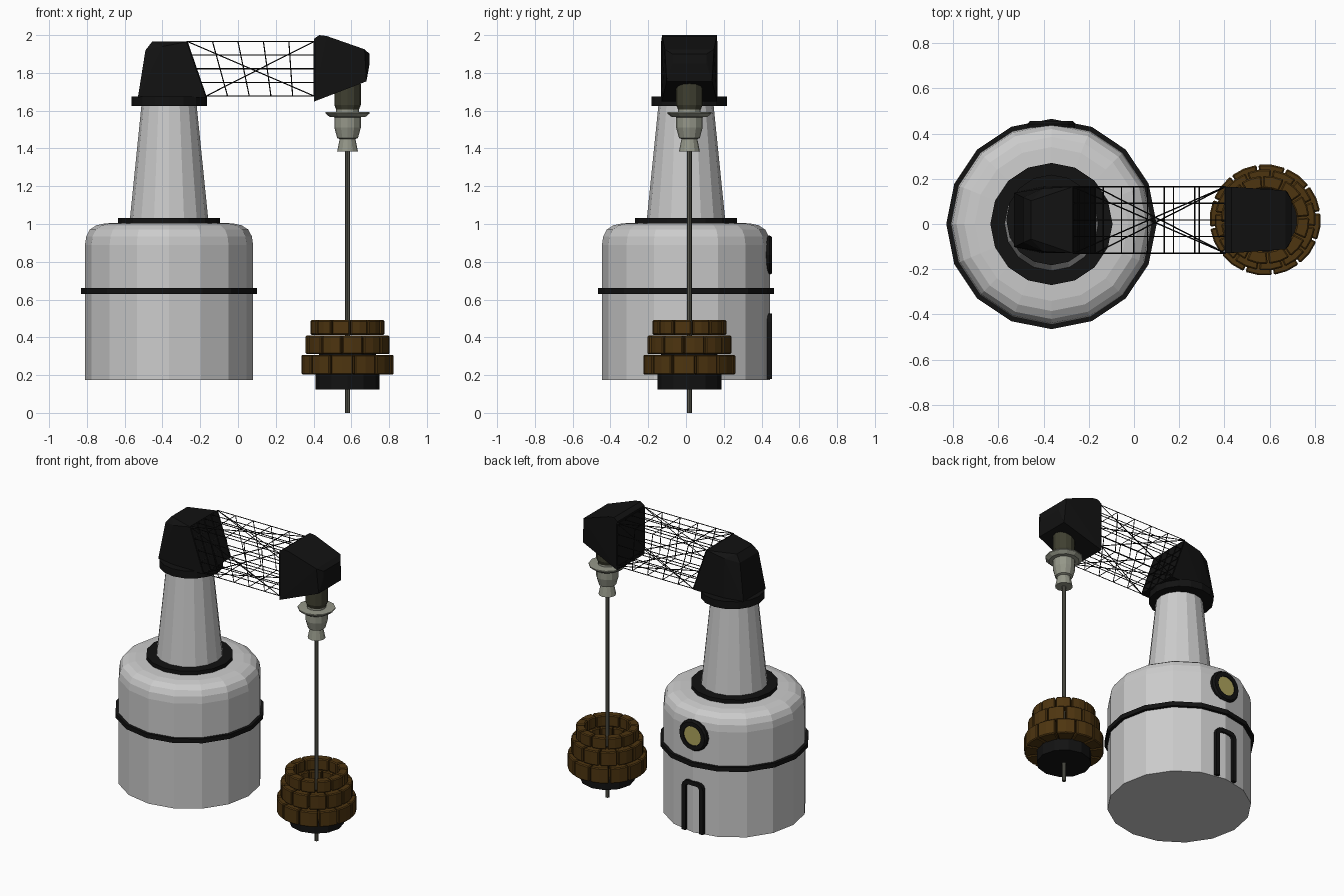
import bpy, bmesh
from math import sin, cos, pi, radians
from mathutils import Vector, Matrix

if "Cube" in bpy.data.objects:
    bpy.data.objects.remove(bpy.data.objects["Cube"])


def mat(name, *rgb):
    m = bpy.data.materials.new(name)
    m.diffuse_color = (*rgb, 1)
    m.use_nodes = True
    m.node_tree.nodes["Principled BSDF"].inputs["Base Color"].default_value = m.diffuse_color
    return m


BLACK = mat("black", 0.006, 0.006, 0.006)
BROWN = mat("brown_wood", 0.075, 0.035, 0.005)
STEEL = mat("rod_steel", 0.10, 0.10, 0.08)
PALE = mat("pale_fitting", 0.30, 0.31, 0.25)
OLIVE = mat("dark_olive", 0.05, 0.05, 0.03)
GLASS = mat("yellow_glass", 0.42, 0.37, 0.11)

TX = -0.365           # tower axis x
WX, WY = 0.58, 0.018  # hanging rod axis


def finish(name, bm, m=None):
    bmesh.ops.remove_doubles(bm, verts=bm.verts, dist=1e-5)
    bmesh.ops.recalc_face_normals(bm, faces=bm.faces)
    me = bpy.data.meshes.new(name)
    bm.to_mesh(me)
    bm.free()
    ob = bpy.data.objects.new(name, me)
    bpy.context.collection.objects.link(ob)
    if m:
        me.materials.append(m)
    return ob


def lathe(name, profile, centre, n=16, m=None, ring=False):
    """Revolve (radius, z) points; ring=True closes the section."""
    bm = bmesh.new()
    pts = profile if ring else [(0, profile[0][1])] + profile + [(0, profile[-1][1])]
    rows = [[bm.verts.new((centre[0] + r * cos(2 * pi * k / n),
                           centre[1] + r * sin(2 * pi * k / n), z))
             for k in range(n)] for r, z in pts]
    for i in range(len(rows) if ring else len(rows) - 1):
        a, b = rows[i], rows[(i + 1) % len(rows)]
        for k in range(n):
            j = (k + 1) % n
            bm.faces.new((a[k], a[j], b[j], b[k]))
    return finish(name, bm, m)


def band(name, r0, r1, z0, z1, centre, m):
    return lathe(name, [(r0, z0), (r1, z0), (r1, z1), (r0, z1)], centre, 16, m, True)


def hull(name, points, m):
    """Faceted housing from (x, z, half width) points, mirrored about y = WY."""
    bm = bmesh.new()
    for x, z, w in points:
        for s in (-1, 1):
            bm.verts.new((x, WY + s * w, z))
    bmesh.ops.convex_hull(bm, input=bm.verts)
    bmesh.ops.dissolve_limit(bm, angle_limit=radians(1), verts=bm.verts, edges=bm.edges)
    return finish(name, bm, m)


def bars(name, pairs, r, m):
    """Thin square bars between point pairs."""
    bm = bmesh.new()
    for a, b in pairs:
        d = b - a
        mx = Matrix.Translation((a + b) / 2) @ d.to_track_quat('Z', 'Y').to_matrix().to_4x4()
        bmesh.ops.create_cone(bm, cap_ends=True, segments=4, radius1=r, radius2=r,
                              depth=d.length, matrix=mx)
    return finish(name, bm, m)


# Tower: body, neck and dark bands
T = (TX, 0)
lathe("tower_body", [(0.445, 0.175), (0.445, 0.89), (0.438, 0.935), (0.42, 0.97),
                     (0.385, 0.993), (0.34, 1.003), (0.2, 1.01)], T)
lathe("tower_neck", [(0.21, 1.0), (0.145, 1.64)], T)
band("waist_band", 0.43, 0.465, 0.63, 0.66, T, BLACK)
band("neck_band", 0.19, 0.27, 1.0, 1.032, T, BLACK)
lathe("head_collar", [(0.2, 1.625), (0.2, 1.675)], (TX, WY), 16, BLACK)

# Dark housings at both ends of the arm
hull("tower_head", [(-0.53, 1.67, 0.12), (-0.49, 1.92, 0.10), (-0.455, 1.965, 0.085),
                    (-0.27, 1.965, 0.147), (-0.17, 1.67, 0.147), (-0.40, 1.67, 0.147),
                    (-0.40, 1.94, 0.14)], BLACK)
hull("arm_end_head", [(0.402, 1.648, 0.147), (0.402, 1.98, 0.147), (0.43, 2.0, 0.145),
                      (0.47, 1.995, 0.144), (0.67, 1.925, 0.13), (0.697, 1.90, 0.09),
                      (0.697, 1.85, 0.09), (0.68, 1.755, 0.12)], BLACK)


# Lattice arm: long wires, hoops, crosses and the end net
def arm(s, u, v):
    x0 = -0.27 + 0.10 * v
    return Vector((x0 + (0.404 - x0) * s, WY - 0.147 + 0.294 * u, 1.967 - 0.29 * v))


wires = []
quarters = [i / 4 for i in range(5)]
for e in (0, 1):
    for q in quarters:
        wires.append((arm(0, e, q), arm(1, e, q)))
        if 0 < q < 1:
            wires.append((arm(0, q, e), arm(1, q, e)))
    for k in range(6):
        s = k / 5
        wires.append((arm(s, e, 0), arm(s, e, 1)))
        wires.append((arm(s, 0, e), arm(s, 1, e)))
    for p in (0, 1):
        wires.append((arm(0, e, p), arm(1, e, 1 - p)))
        wires.append((arm(0, p, e), arm(1, 1 - p, e)))
for q in quarters[1:-1]:
    wires.append((arm(0, q, 0), arm(0, q, 1)))
    wires.append((arm(0, 0, q), arm(0, 1, q)))
bars("lattice_arm", wires, 0.003, BLACK)

# Hanging rod and its fittings
W = (WX, WY)
lathe("hanging_rod", [(0.013, 0.0), (0.013, 1.42)], W, 8, STEEL)
lathe("upper_socket", [(0.058, 1.6), (0.07, 1.63), (0.07, 1.74), (0.055, 1.78)], W, 12, OLIVE)
lathe("rod_fitting", [(0.055, 1.385), (0.042, 1.45), (0.055, 1.455), (0.07, 1.51),
                      (0.07, 1.565), (0.095, 1.567), (0.117, 1.585), (0.117, 1.592),
                      (0.06, 1.594), (0.06, 1.61)], W, 12, PALE)

# Wheel: dark hub with three stepped rings of blocks
lathe("wheel_hub", [(0.17, 0.125), (0.17, 0.21), (0.15, 0.212), (0.15, 0.35)], W, 12, BLACK)


def block_ring(name, r0, r1, z0, z1, turn, n=12, gap=0.018):
    bm = bmesh.new()
    for k in range(n):
        rows = []
        for j in range(3):
            a = turn + 2 * pi * k / n + gap + (2 * pi / n - 2 * gap) * j / 2
            rows.append([bm.verts.new((WX + r * cos(a), WY + r * sin(a), z))
                         for r, z in ((r0, z0), (r1, z0), (r1, z1), (r0, z1))])
        for a, b in zip(rows, rows[1:]):
            for i in range(4):
                j = (i + 1) % 4
                bm.faces.new((a[i], a[j], b[j], b[i]))
        bm.faces.new(rows[0])
        bm.faces.new(rows[2])
    ob = finish(name, bm, BROWN)
    bv = ob.modifiers.new("bevel", 'BEVEL')
    bv.width, bv.segments, bv.limit_method, bv.angle_limit = 0.006, 1, 'ANGLE', radians(40)


block_ring("lower_blocks", 0.14, 0.246, 0.203, 0.307, radians(8))
block_ring("middle_blocks", 0.14, 0.224, 0.311, 0.409, radians(-8))
block_ring("upper_blocks", 0.14, 0.196, 0.413, 0.491, radians(4))

# Round window on the back: lathed upright, then tipped to face +y
for name, prof, ring, m in (
        ("window_frame", [(0.066, 0.41), (0.105, 0.41), (0.105, 0.443), (0.095, 0.456),
                          (0.066, 0.456)], True, BLACK),
        ("window_glass", [(0.07, 0.41), (0.07, 0.449)], False, GLASS)):
    ob = lathe(name, prof, (0, 0), 16, m, ring)
    ob.data.transform(Matrix.Translation((TX, 0, 0.835)) @ Matrix.Rotation(-pi / 2, 4, 'X'))

# Door frame on the back: arched strip with rounded top corners
bm = bmesh.new()


def arch(w, top, r):
    half = [(w, 0.18)] + [(w - r + r * cos(a), top - r + r * sin(a))
                          for a in (0, pi / 6, pi / 3, pi / 2)]
    return half + [(-x, z) for x, z in reversed(half)]


rows = [[bm.verts.new((TX + o[0], 0.415, o[1])), bm.verts.new((TX + o[0], 0.455, o[1])),
         bm.verts.new((TX + i[0], 0.455, i[1])), bm.verts.new((TX + i[0], 0.415, i[1]))]
        for o, i in zip(arch(0.08, 0.525, 0.045), arch(0.052, 0.497, 0.02))]
for a, b in zip(rows, rows[1:]):
    for i in range(4):
        j = (i + 1) % 4
        bm.faces.new((a[i], a[j], b[j], b[i]))
bm.faces.new(rows[0])
bm.faces.new(rows[-1])
finish("door_frame", bm, BLACK)
